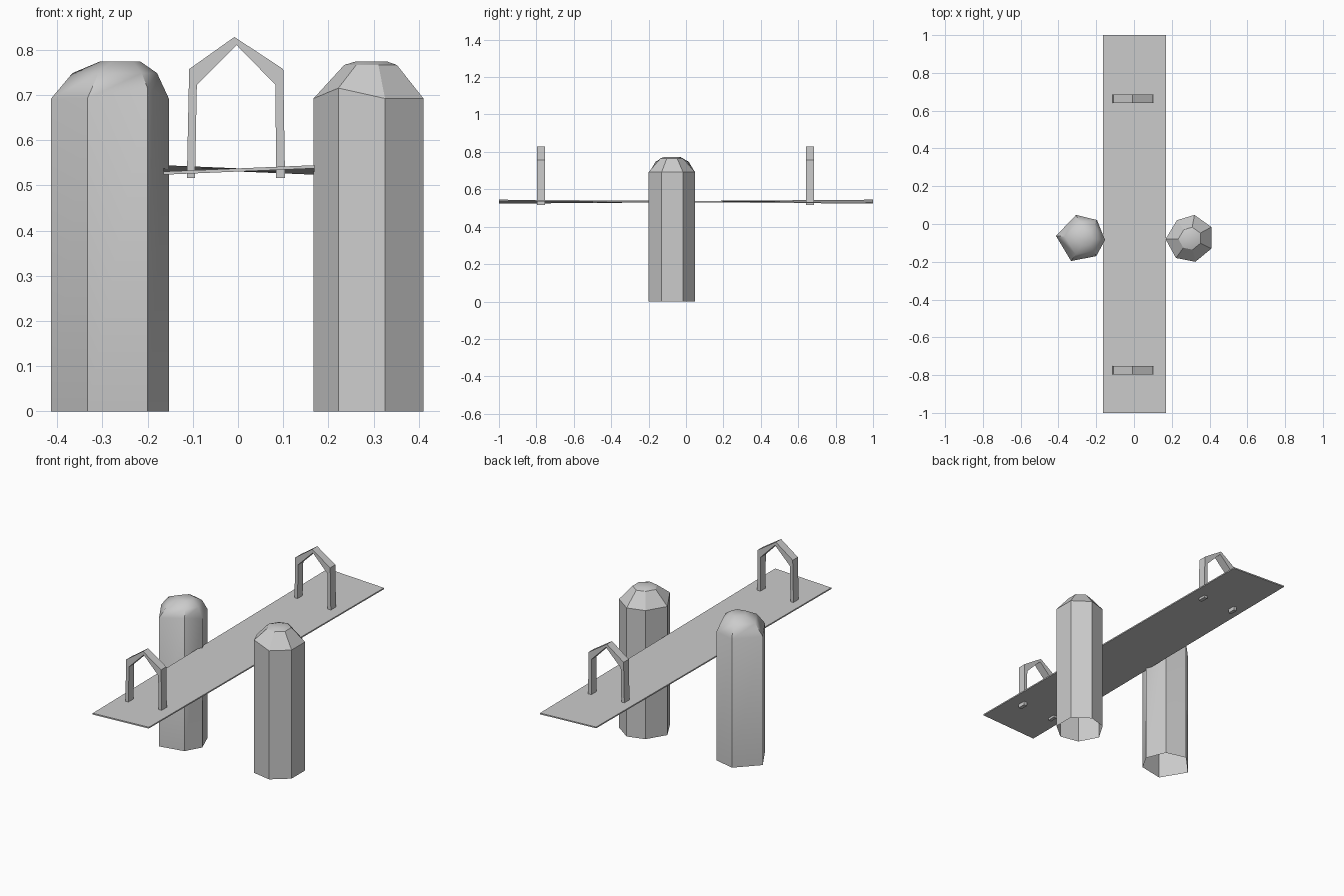
import bpy
import bmesh
from mathutils import Vector

cube = bpy.data.objects.get("Cube")
if cube:
    bpy.data.objects.remove(cube, do_unlink=True)

GREY = (0.6, 0.6, 0.6, 1)
grey = bpy.data.materials.new("plain_grey")
grey.use_nodes = True
grey.diffuse_color = GREY
grey.node_tree.nodes["Principled BSDF"].inputs["Base Color"].default_value = GREY


def finish(name, bm, smooth_angle=None):
    """Turn a bmesh into a named grey object."""
    mesh = bpy.data.meshes.new(name)
    bm.to_mesh(mesh)
    bm.free()
    mesh.materials.append(grey)
    obj = bpy.data.objects.new(name, mesh)
    bpy.context.collection.objects.link(obj)
    if smooth_angle:
        bpy.ops.object.select_all(action='DESELECT')
        obj.select_set(True)
        bpy.context.view_layer.objects.active = obj
        bpy.ops.object.shade_smooth_by_angle(angle=smooth_angle)
    return obj


def bridge(bm, low, high):
    """Join two closed rings with quads."""
    n = len(low)
    for i in range(n):
        j = (i + 1) % n
        bm.faces.new((low[i], low[j], high[j], high[i]))


def post(name, outline, raised, crown, smooth_angle):
    """Hand-hewn post, open underneath, with a faceted crown."""
    bm = bmesh.new()
    centre = sum((Vector(p) for p in outline), Vector((0, 0))) / len(outline)
    rings = [[bm.verts.new((x, y, 0)) for x, y in outline]]
    rings.append([bm.verts.new((x, y, 0.715 if i == raised else 0.692))
                  for i, (x, y) in enumerate(outline)])
    for z, scale, shift in crown:
        ring = []
        for p in outline:
            q = centre + (Vector(p) - centre) * scale
            ring.append(bm.verts.new((q.x + shift, q.y, z)))
        rings.append(ring)
    for low, high in zip(rings, rings[1:]):
        bridge(bm, low, high)
    bm.faces.new(rings[-1])
    finish(name, bm, smooth_angle)


def handle(name, y0, y1):
    """Pointed arch cut from a flat band."""
    outer = [(-0.113, 0.516), (-0.108, 0.757), (-0.008, 0.828),
             (0.1, 0.757), (0.104, 0.516)]
    inner = [(0.084, 0.516), (0.083, 0.722), (-0.003, 0.81),
             (-0.091, 0.722), (-0.095, 0.516)]
    bm = bmesh.new()
    face = bm.faces.new([bm.verts.new((x, y0, z)) for x, z in outer + inner])
    out = bmesh.ops.extrude_face_region(bm, geom=[face])
    moved = [v for v in out["geom"] if isinstance(v, bmesh.types.BMVert)]
    bmesh.ops.translate(bm, verts=moved, vec=(0, y1 - y0, 0))
    bmesh.ops.recalc_face_normals(bm, faces=bm.faces)
    finish(name, bm)


# Posts on either side of the plank
post("right_post",
     [(-0.153, -0.085), (-0.196, 0.021), (-0.307, 0.048),
      (-0.413, -0.063), (-0.333, -0.196), (-0.2, -0.17)],
     5, [(0.748, 0.72, 0.006), (0.774, 0.34, 0.012)], 0.75)
post("left_post",
     [(0.167, -0.08), (0.227, 0.02), (0.32, 0.048), (0.41, -0.016),
      (0.41, -0.13), (0.325, -0.2), (0.222, -0.18)][::-1],
     0, [(0.766, 0.48, 0), (0.774, 0.28, 0)], 0.4)
# The first outline runs counter-clockwise, as does the reversed second;
# make both crowns and walls face outward.
for name in ("right_post", "left_post"):
    mesh = bpy.data.objects[name].data
    bm = bmesh.new()
    bm.from_mesh(mesh)
    bm.normal_update()
    top = max(bm.faces, key=lambda f: f.calc_center_median().z)
    if top.normal.z < 0:
        bmesh.ops.reverse_faces(bm, faces=bm.faces)
    bm.to_mesh(mesh)
    bm.free()

# Thin, slightly warped plank
bm = bmesh.new()
bmesh.ops.create_cube(bm, size=1)
for v in bm.verts:
    warp = -0.007 if v.co.x * v.co.y > 0 else 0.007
    v.co = (v.co.x * 0.334 + 0.002, v.co.y * 2, 0.534 + warp + v.co.z * 0.007)
finish("plank", bm)

# Handles near both ends
handle("front_handle", -0.797, -0.753)
handle("back_handle", 0.641, 0.685)
